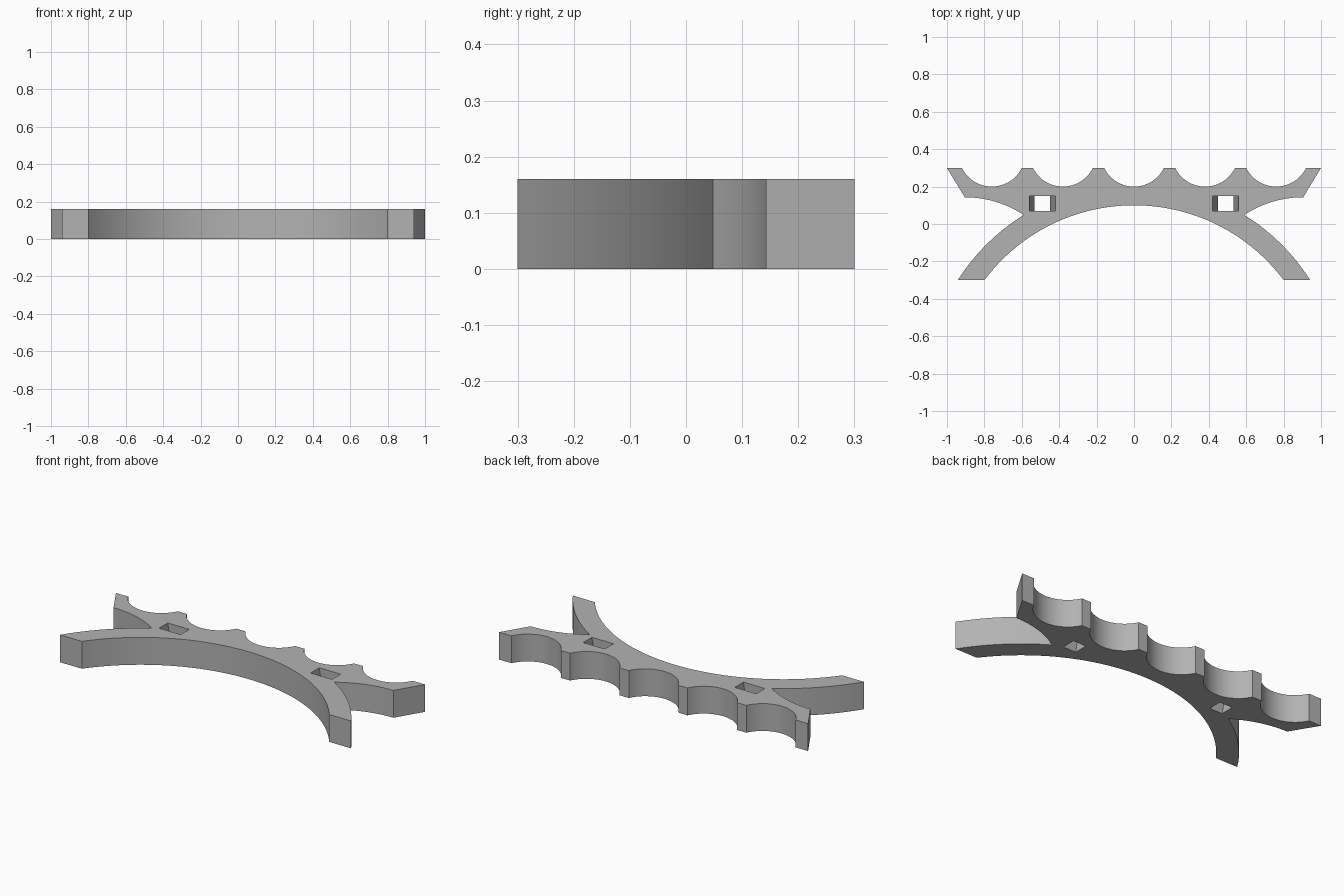
import bpy
import bmesh
from math import atan2, cos, sin, pi, sqrt

cube = bpy.data.objects.get("Cube")
if cube:
    bpy.data.objects.remove(cube, do_unlink=True)

HEIGHT = 0.16
BACK, FRONT = 0.3, -0.3

grey = bpy.data.materials.new("plain grey")
grey.use_nodes = True
grey.diffuse_color = (0.45, 0.45, 0.45, 1)
grey.node_tree.nodes["Principled BSDF"].inputs["Base Color"].default_value = (0.45, 0.45, 0.45, 1)


def arc(cx, cy, r, start, end, steps):
    """Points on a circle between two angles, both ends included."""
    return [(cx + r * cos(start + (end - start) * i / steps),
             cy + r * sin(start + (end - start) * i / steps))
            for i in range(steps + 1)]


def make_object(name, bm):
    bmesh.ops.recalc_face_normals(bm, faces=bm.faces)
    mesh = bpy.data.meshes.new(name)
    bm.to_mesh(mesh)
    bm.free()
    mesh.materials.append(grey)
    obj = bpy.data.objects.new(name, mesh)
    bpy.context.collection.objects.link(obj)
    return obj


# Right half of the outline, from the middle of the front arch round to the back
arch_y, inner_r, outer_r = -0.9, 1.0, 1.117
rise = FRONT - arch_y
tip = (0.59, arch_y + sqrt(outer_r ** 2 - 0.59 ** 2))
half = arc(0, arch_y, inner_r, pi / 2, atan2(rise, 0.8), 32)
half += arc(0, arch_y, outer_r, atan2(rise, sqrt(outer_r ** 2 - rise ** 2)),
            atan2(tip[1] - arch_y, tip[0]), 16)

# Curved underside of the side wing
wing_x, wing_y = 0.905, 0.143
drop = wing_y - tip[1]
wing_r = ((wing_x - tip[0]) ** 2 + drop ** 2) / (2 * drop)
half += arc(wing_x, wing_y - wing_r, wing_r,
            atan2(tip[1] - wing_y + wing_r, tip[0] - wing_x), pi / 2, 14)[1:]
half.append((1.0, BACK))

# Round scallops along the back edge
scallop_r, scallop_y = 0.178, 0.378
a = atan2(BACK - scallop_y, 0.16)
for cx in (0.76, 0.38):
    half += arc(cx, scallop_y, scallop_r, a, -pi - a, 24)
half += arc(0, scallop_y, scallop_r, a, -pi / 2, 12)

# Mirror the outline and extrude it
outline = half + [(-x, y) for x, y in reversed(half[1:-1])]
bm = bmesh.new()
face = bm.faces.new([bm.verts.new((x, y, 0)) for x, y in outline])
top = bmesh.ops.extrude_face_region(bm, geom=[face])
bmesh.ops.translate(bm, vec=(0, 0, HEIGHT),
                    verts=[v for v in top["geom"] if isinstance(v, bmesh.types.BMVert)])
rack = make_object("scalloped_rack", bm)

# Tapered slots, wider at the top
bm = bmesh.new()
for side in (-1, 1):
    slot = bmesh.ops.create_cube(bm, size=1)["verts"]
    for v in slot:
        width = 0.14 if v.co.z > 0 else 0.08
        v.co = (side * 0.49 + v.co.x * width, 0.11 + v.co.y * 0.08,
                HEIGHT if v.co.z > 0 else 0)
    for v in slot:
        # continue the slanted walls a little past both surfaces
        over = 0.01 if v.co.z > 0 else -0.01
        v.co.x += (v.co.x - side * 0.49) * over * 2
        v.co.z += over
cutter = make_object("slot_cutter", bm)
cutter.hide_render = True

cut = rack.modifiers.new("slots", "BOOLEAN")
cut.operation = "DIFFERENCE"
cut.solver = "EXACT"
cut.object = cutter
bpy.context.view_layer.objects.active = rack
rack.select_set(True)
bpy.ops.object.modifier_apply(modifier=cut.name)
bpy.data.objects.remove(cutter, do_unlink=True)
bpy.ops.object.shade_smooth_by_angle(angle=pi / 6)
